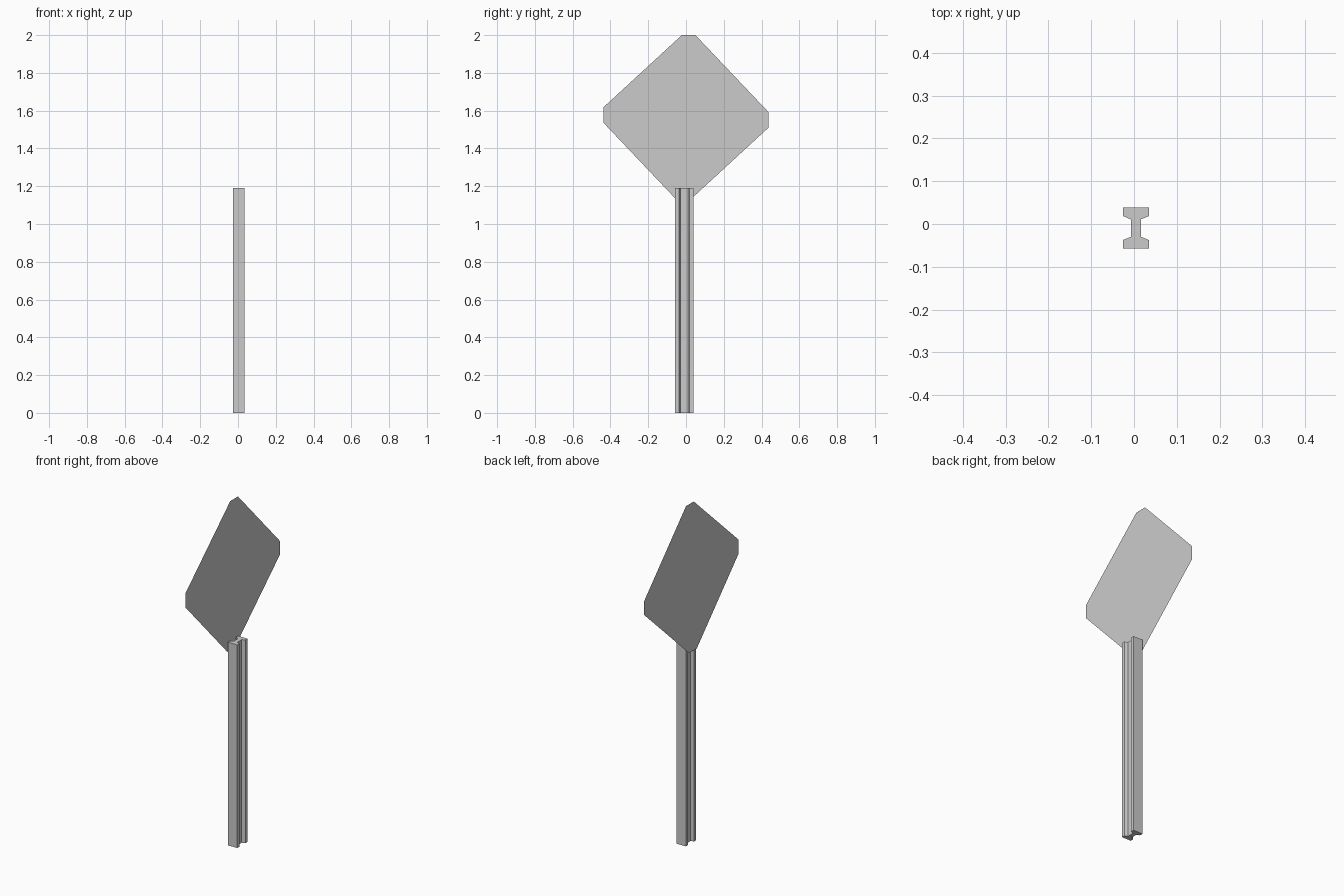
import bpy, bmesh

if "Cube" in bpy.data.objects:
    bpy.data.objects.remove(bpy.data.objects["Cube"])


def make_face(name, points, extrude=None):
    """Build a single polygon, optionally extruded into a closed solid."""
    bm = bmesh.new()
    face = bm.faces.new([bm.verts.new(p) for p in points])
    if extrude:
        result = bmesh.ops.extrude_face_region(bm, geom=[face], use_keep_orig=True)
        verts = [v for v in result["geom"] if isinstance(v, bmesh.types.BMVert)]
        bmesh.ops.translate(bm, verts=verts, vec=extrude)
        bmesh.ops.recalc_face_normals(bm, faces=bm.faces)
    mesh = bpy.data.meshes.new(name)
    bm.to_mesh(mesh)
    bm.free()
    obj = bpy.data.objects.new(name, mesh)
    bpy.context.collection.objects.link(obj)
    return obj


# Post: I-beam section, quarter profile mirrored about its own centre
cx, cy = 0.0045, -0.0095
quarter = [(0.0305, 0.048), (0.0305, 0.028), (0.012, 0.0205)]
right = quarter + [(x, -y) for x, y in reversed(quarter)]
section = right + [(-x, -y) for x, y in right]
make_face("post", [(cx + x, cy + y, 0) for x, y in section], (0, 0, 1.19))

# Sign panel: thin sheet with clipped corners, half outline turned by 180 degrees
sign_x, sign_z = -0.035, 1.564
half = [(-0.022, 0.436), (0.05, 0.436), (0.438, 0.027), (0.438, -0.053)]
outline = half + [(-y, -z) for y, z in half]
make_face("sign_panel", [(sign_x, y, sign_z + z) for y, z in outline])
